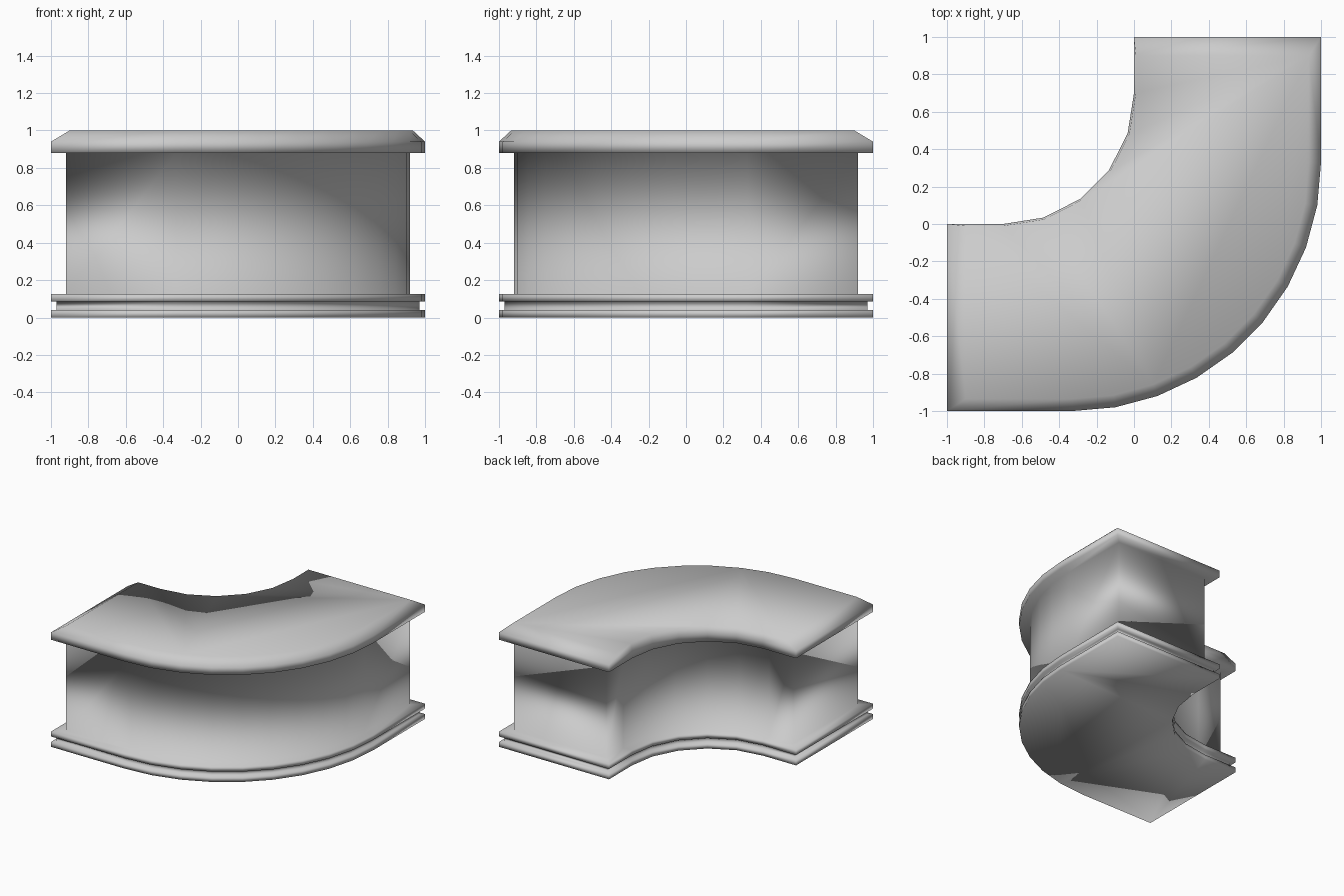
import bpy, bmesh
from math import radians, sin, cos

if "Cube" in bpy.data.objects:
    bpy.data.objects.remove(bpy.data.objects["Cube"])


def outline(end, inner, outer):
    """Quarter-bend plan, inset separately at its ends, inner and outer side."""
    pts = [(-1 + end, -inner)]
    # inner bend, 5 segments
    for i in range(6):
        a = radians(-90 + 18 * i)
        r = 0.7 + inner
        pts.append((-0.7 + r * cos(a), 0.7 + r * sin(a)))
    pts += [(inner, 1 - end), (1 - outer, 1 - end)]
    # outer bend, 9 segments
    for i in range(10):
        a = radians(-10 * i)
        r = 1.33 - outer
        pts.append((-0.33 + r * cos(a), 0.33 + r * sin(a)))
    pts.append((-1 + end, -1 + outer))
    return pts[::-1]


def loft(name, sections):
    """Skin stacked outlines (z, end, inner, outer) into one closed smooth mesh."""
    bm = bmesh.new()
    rings = [[bm.verts.new((x, y, z)) for x, y in outline(e, i, o)]
             for z, e, i, o in sections]
    n = len(rings[0])
    for lo, hi in zip(rings, rings[1:]):
        for k in range(n):
            m = (k + 1) % n
            bm.faces.new((lo[k], lo[m], hi[m], hi[k]))
    bm.faces.new(rings[0][::-1])
    bm.faces.new(rings[-1])
    bmesh.ops.recalc_face_normals(bm, faces=bm.faces)
    for f in bm.faces:
        f.smooth = True
    mesh = bpy.data.meshes.new(name)
    bm.to_mesh(mesh)
    bm.free()
    ob = bpy.data.objects.new(name, mesh)
    bpy.context.collection.objects.link(ob)
    return ob


loft("curved_counter", [
    # grooved plinth
    (0.0, 0, 0, 0), (0.04, 0, 0, 0),
    (0.04, 0.03, 0.03, 0.03), (0.085, 0.03, 0.03, 0.03),
    (0.085, 0, 0, 0), (0.125, 0, 0, 0),
    # recessed body
    (0.125, 0.08, 0.08, 0.08), (0.88, 0.08, 0.08, 0.08),
    # overhanging top slab with chamfered rim
    (0.88, 0, 0, 0), (0.94, 0, 0, 0), (1.0, 0.1, 0.01, 0.065),
])
